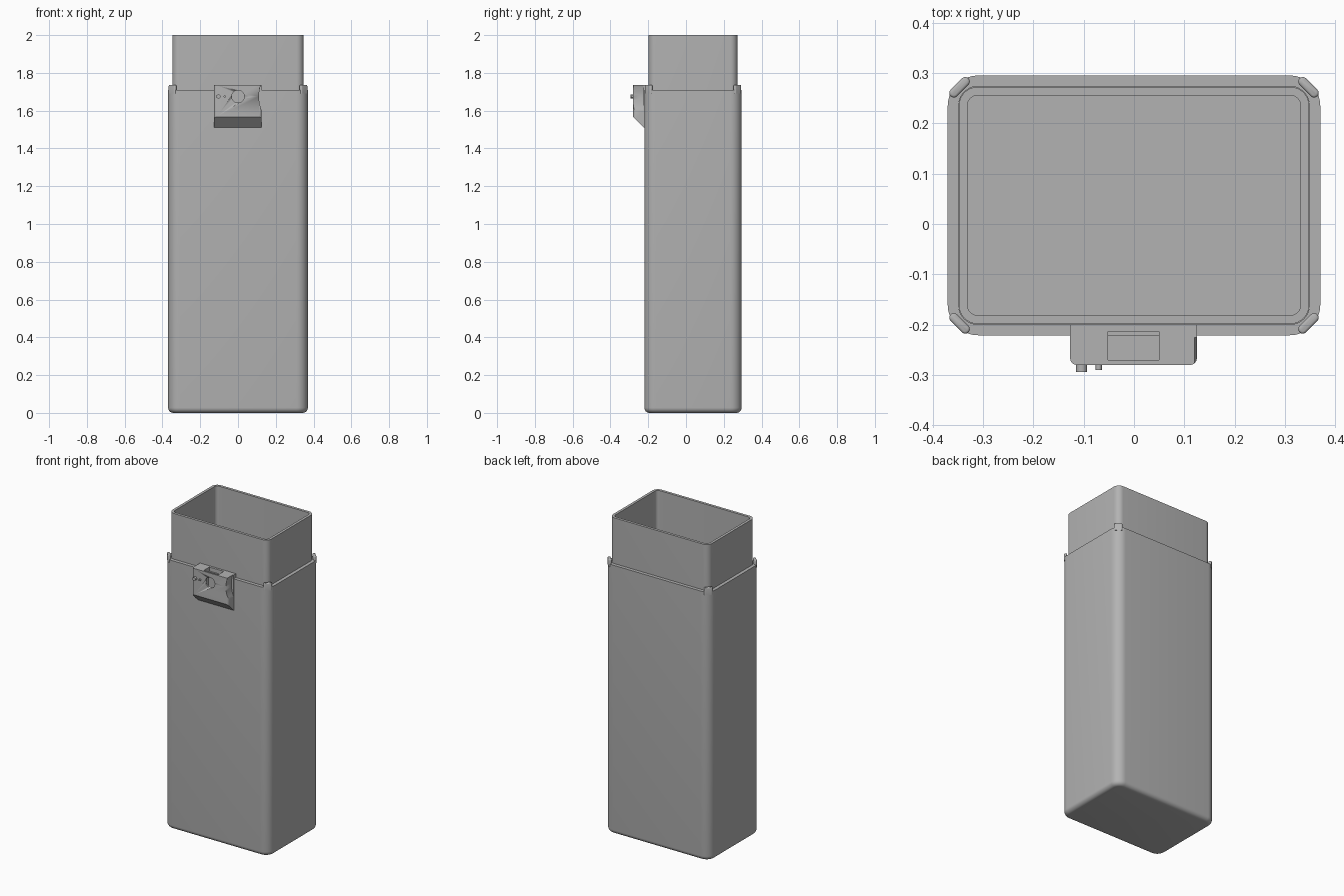
import bpy
import bmesh
from math import pi, sin, cos, radians
from mathutils import Matrix

cube = bpy.data.objects.get("Cube")
if cube:
    bpy.data.objects.remove(cube, do_unlink=True)

grey = bpy.data.materials.new("plain grey")
grey.use_nodes = True
colour = (0.45, 0.45, 0.45, 1)
grey.diffuse_color = colour
grey.node_tree.nodes["Principled BSDF"].inputs["Base Color"].default_value = colour

CENTRE_Y = 0.037


def finish(name, bm, smooth=True):
    bmesh.ops.recalc_face_normals(bm, faces=bm.faces)
    mesh = bpy.data.meshes.new(name)
    bm.to_mesh(mesh)
    bm.free()
    obj = bpy.data.objects.new(name, mesh)
    bpy.context.collection.objects.link(obj)
    mesh.materials.append(grey)
    if smooth:
        bpy.ops.object.select_all(action='DESELECT')
        obj.select_set(True)
        bpy.context.view_layer.objects.active = obj
        bpy.ops.object.shade_smooth_by_angle(angle=radians(35))
    return obj


def rounded_rect(hx, hy, r, steps=8):
    points = []
    for i, (sx, sy) in enumerate([(1, 1), (-1, 1), (-1, -1), (1, -1)]):
        for k in range(steps + 1):
            a = pi / 2 * (i + k / steps)
            points.append((sx * (hx - r) + r * cos(a), sy * (hy - r) + r * sin(a)))
    return points


def tub(name, hx, hy, r, wall, z0, z1, floor, fillet):
    """Open container: rounded bottom edge, outer wall, rim, inner wall, floor."""
    sections = []
    for k in range(7):
        a = pi / 2 * k / 6
        sections.append((fillet * (1 - sin(a)), z0 + fillet * (1 - cos(a))))
    sections += [(0, z1), (wall, z1), (wall, floor)]
    bm = bmesh.new()
    rings = [[bm.verts.new((x, y + CENTRE_Y, z))
              for x, y in rounded_rect(hx - d, hy - d, r - d)] for d, z in sections]
    n = len(rings[0])
    for low, high in zip(rings, rings[1:]):
        for i in range(n):
            j = (i + 1) % n
            bm.faces.new((low[i], low[j], high[j], high[i]))
    bm.faces.new(rings[0][::-1])
    bm.faces.new(rings[-1])
    return finish(name, bm)


# Outer bin and the inner liner standing in it
tub("outer_bin", 0.37, 0.258, 0.06, 0.0215, 0, 1.71, 0.02, 0.028)
tub("inner_liner", 0.348, 0.2355, 0.038, 0.017, 0.022, 2.0, 0.04, 0.01)

# Rounded tabs on the four rim corners
for side, sx in (("left", 1), ("right", -1)):
    for end, sy in (("front", -1), ("back", 1)):
        bm = bmesh.new()
        base = [bm.verts.new((x, y, 1.69)) for x, y in rounded_rect(0.025, 0.009, 0.0089, 6)]
        face = bm.faces.new(base)
        top = bmesh.ops.extrude_face_region(bm, geom=[face])["geom"]
        bmesh.ops.translate(bm, vec=(0, 0, 0.046),
                            verts=[v for v in top if isinstance(v, bmesh.types.BMVert)])
        rim = [e for e in bm.edges if all(v.co.z > 1.73 for v in e.verts)]
        bmesh.ops.bevel(bm, geom=rim, offset=0.005, segments=3, affect='EDGES', profile=0.5)
        bm.transform(Matrix.Translation((sx * 0.3465, CENTRE_Y + sy * 0.2345, 0))
                     @ Matrix.Rotation(-sx * sy * pi / 4, 4, 'Z'))
        finish(f"{end}_{side}_rim_tab", bm)


def cylinder(name, x, y0, y1, z, r, segments=32):
    bm = bmesh.new()
    bmesh.ops.create_cone(bm, cap_ends=True, segments=segments, radius1=r, radius2=r, depth=y1 - y0)
    bm.transform(Matrix.Translation((x, (y0 + y1) / 2, z)) @ Matrix.Rotation(pi / 2, 4, 'X'))
    return finish(name, bm)


def box(name, x0, x1, y0, y1, z0, z1):
    bm = bmesh.new()
    bmesh.ops.create_cube(bm, size=1)
    bm.transform(Matrix.Translation(((x0 + x1) / 2, (y0 + y1) / 2, (z0 + z1) / 2))
                 @ Matrix.Diagonal((x1 - x0, y1 - y0, z1 - z0, 1)))
    return finish(name, bm, False)


# Front housing: side profile with sloped underside, swept across x
bm = bmesh.new()
profile = [(-0.2, 1.735), (-0.28, 1.735), (-0.28, 1.567), (-0.222, 1.51), (-0.2, 1.51)]
face = bm.faces.new([bm.verts.new((-0.127, y, z)) for y, z in profile])
swept = bmesh.ops.extrude_face_region(bm, geom=[face])["geom"]
bmesh.ops.translate(bm, vec=(0.252, 0, 0), verts=[v for v in swept if isinstance(v, bmesh.types.BMVert)])
corners = [e for e in bm.edges if all(v.co.y < -0.27 for v in e.verts)
           and abs(e.verts[0].co.z - e.verts[1].co.z) > 0.1]
bmesh.ops.bevel(bm, geom=corners, offset=0.014, segments=5, affect='EDGES', profile=0.5)
housing = finish("front_housing", bm)

# Top pocket, round front hole and scooped left side
cutters = [
    box("pocket_cutter", -0.052, 0.05, -0.27, -0.214, 1.61, 1.8),
    cylinder("hole_cutter", 0, -0.3, -0.24, 1.675, 0.033),
    cylinder("scoop_cutter", 0.31, -0.3, -0.225, 1.675, 0.199, 96),
]
for cutter in cutters:
    cutter.hide_render = True
    cutter.hide_set(True)
    cut = housing.modifiers.new(cutter.name, 'BOOLEAN')
    cut.object = cutter
    cut.operation = 'DIFFERENCE'
    cut.solver = 'EXACT'

# Pegs on the housing front
cylinder("large_peg", -0.104, -0.294, -0.27, 1.675, 0.011, 24)
cylinder("small_peg", -0.07, -0.29, -0.27, 1.675, 0.006, 16)
